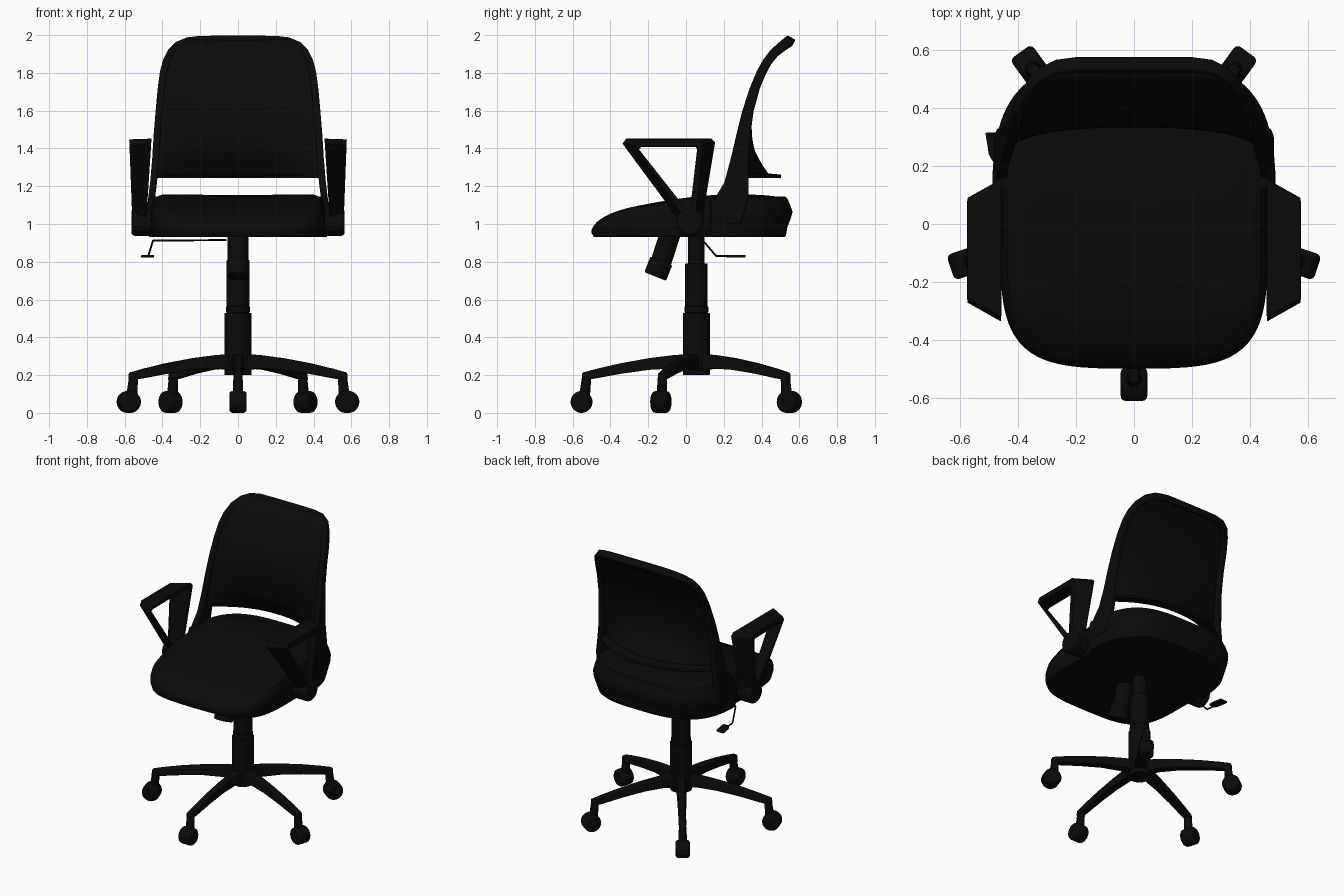
import bpy, bmesh, math
from mathutils import Vector, Matrix

if "Cube" in bpy.data.objects:
    bpy.data.objects.remove(bpy.data.objects["Cube"])

black = bpy.data.materials.new("black_plastic")
black.diffuse_color = (0.003, 0.003, 0.003, 1)
black.use_nodes = True
black.node_tree.nodes["Principled BSDF"].inputs["Base Color"].default_value = black.diffuse_color


def finish(name, bm, bevel=0.0, mirror=False):
    bmesh.ops.recalc_face_normals(bm, faces=bm.faces)
    me = bpy.data.meshes.new(name)
    bm.to_mesh(me)
    bm.free()
    ob = bpy.data.objects.new(name, me)
    bpy.context.collection.objects.link(ob)
    me.materials.append(black)
    if mirror:
        ob.modifiers.new("mirror", 'MIRROR')
    if bevel:
        b = ob.modifiers.new("bevel", 'BEVEL')
        b.width, b.segments, b.limit_method = bevel, 3, 'ANGLE'
    return ob


def loft(name, rings, cap=True, loop=False, ring_closed=True, **kw):
    """Skin a list of equally long point rings."""
    bm = bmesh.new()
    vs = [[bm.verts.new(p) for p in r] for r in rings]
    n = len(vs[0])
    pairs = list(zip(vs, vs[1:])) + ([(vs[-1], vs[0])] if loop else [])
    for a, b in pairs:
        for i in range(n if ring_closed else n - 1):
            j = (i + 1) % n
            bm.faces.new((a[i], a[j], b[j], b[i]))
    if cap and not loop and ring_closed:
        bm.faces.new(vs[0])
        bm.faces.new(vs[-1])
    return finish(name, bm, **kw)


def rod(name, p, q, r, r2=None, seg=32, **kw):
    """Cylinder or cone between two points."""
    p, q = Vector(p), Vector(q)
    m = Matrix.Translation((p + q) / 2) @ (q - p).to_track_quat('Z', 'Y').to_matrix().to_4x4()
    bm = bmesh.new()
    bmesh.ops.create_cone(bm, cap_ends=True, segments=seg, radius1=r, radius2=r2 or r,
                          depth=(q - p).length, matrix=m)
    return finish(name, bm, **kw)


def curve(pts):
    """Smooth interpolation through (position, value) pairs."""
    def f(t):
        if t <= pts[0][0]:
            return pts[0][1]
        for i in range(len(pts) - 1):
            (a, va), (b, vb) = pts[i], pts[i + 1]
            if t <= b:
                def slope(k):
                    lo, hi = pts[max(k - 1, 0)], pts[min(k + 1, len(pts) - 1)]
                    return (hi[1] - lo[1]) / (hi[0] - lo[0])
                h, s = b - a, (t - a) / (b - a)
                return (va * (1 + 2 * s) * (1 - s) ** 2 + slope(i) * h * s * (1 - s) ** 2
                        + vb * s * s * (3 - 2 * s) + slope(i + 1) * h * s * s * (s - 1))
        return pts[-1][1]
    return f


CY = 0.055  # y of the gas column

# five-star base with casters
for k in range(5):
    a = math.radians(-90 + 72 * k)
    rad, tan = Vector((math.cos(a), math.sin(a), 0)), Vector((-math.sin(a), math.cos(a), 0))

    def at(r, t, z):
        return Vector((0, CY, z)) + rad * r + tan * t
    rings = []
    for r, w, top, bot in [(.03, .04, .312, .225), (.12, .034, .306, .235), (.25, .03, .29, .228),
                           (.4, .027, .263, .207), (.53, .025, .233, .183), (.605, .023, .213, .172)]:
        rings.append([at(r, -w, bot), at(r, w, bot), at(r, w * .75, top), at(r, -w * .75, top)])
    loft("base_leg", rings, bevel=.008)
    rod("caster_stem", at(.595, 0, .06), at(.58, 0, .2), .03, r2=.024, seg=20)
    rod("caster", at(.608, -.046, .058), at(.608, .046, .058), .058, bevel=.018)

# gas column
for name, z0, z1, r in [("column_sleeve", .2, .53, .071), ("column_collar", .53, .565, .063),
                        ("column_cover", .565, .79, .06), ("gas_piston", .79, .95, .044)]:
    rod(name, (0, CY, z0), (0, CY, z1), r, bevel=.004)

# tilt tension knob
rod("tilt_shaft", (0, -.08, .96), (0, -.135, .79), .055)
rod("tilt_knob", (0, -.13, .805), (0, -.163, .722), .062, bevel=.008)

# height lever
path = [(-.06, .06, .915), (-.45, .09, .912), (-.475, .16, .83), (-.485, .25, .83)]
for p, q in zip(path, path[1:]):
    rod("lever_rod", p, q, .005, seg=10)
loft("lever_paddle", [[(-.467 - .06 * s - w, y, z) for w, z in
                       ((-h, .822), (h, .822), (h, .837), (-h, .837))]
                      for s, y, h in ((0, .215, .02), (.1, .24, .028), (.3, .315, .028))], bevel=.004)

# seat cushion: superellipse rings following a side profile
seat_top = curve([(-.5, .995), (-.45, 1.03), (-.35, 1.07), (-.2, 1.103), (0, 1.135),
                  (.2, 1.152), (.45, 1.15), (.56, 1.13)])


def outline(t, ax, front, rear):
    c, s = math.cos(t), math.sin(t)
    n = 4.4 if s < 0 else 3.3
    x = ax * math.copysign(abs(c) ** (2 / n), c)
    y = .03 + (rear if s > 0 else front) * math.copysign(abs(s) ** (2 / n), s)
    # slightly bowed front edge
    if s < 0:
        y *= 1 - .2 * x * x
    return x, y


rings = []
for sc, f in [(.965, 0), (.978, .03), (1, .35), (1, .58), (.985, .8), (.95, .93), (.88, .985),
              (.7, 1), (.45, 1), (.2, 1), (.02, 1)]:
    ring = []
    for i in range(96):
        x, y = outline(2 * math.pi * i / 96, .462 * sc, .53 * sc, .51 * sc)
        ring.append((x, y, .93 + (seat_top(y) + .04 * x * x - .93) * f))
    rings.append(ring)
loft("seat_cushion", rings)

# rear shell that wraps the cushion
rings = []
for i in range(49):
    t = math.radians(4) + math.radians(172) * i / 48
    ring = []
    for ax, rear, z in ((.462, .485, .93), (.48, .525, 1.03), (.48, .534, 1.065), (.474, .522, 1.10),
                        (.462, .505, 1.138), (.45, .49, 1.146), (.38, .42, 1.135), (.38, .42, .93)):
        ring.append((*outline(t, ax + .01, .5, rear), z))
    rings.append(ring)
loft("rear_shell", rings)

# backrest frame: posts joined over a rounded top
front = curve([(1.0, .13), (1.12, .14), (1.18, .185), (1.25, .212), (1.4, .25), (1.6, .298),
               (1.8, .37), (1.92, .445), (2.0, .535)])
depth = curve([(1.0, .16), (1.12, .18), (1.25, .115), (1.4, .085), (1.6, .06), (1.8, .05), (2.0, .045)])
half = [(.484, 1.0), (.482, 1.08), (.474, 1.15), (.465, 1.22), (.454, 1.35), (.446, 1.48), (.436, 1.6),
        (.425, 1.72), (.413, 1.81), (.397, 1.87), (.37, 1.925), (.328, 1.967), (.27, 1.991),
        (.2, 1.999), (.1, 2.0), (0, 2.0)]
side = half + [(-x, z) for x, z in half[-2::-1]]
rings = []
for i, (x, z) in enumerate(side):
    a, b = side[max(i - 1, 0)], side[min(i + 1, len(side) - 1)]
    d = Vector((b[0] - a[0], b[1] - a[1])).normalized()
    nx, nz = -d.y * .036, d.x * .036
    nx, nz = (nx, nz) if nx * x + nz * (z - 1.4) < 0 else (-nx, -nz)
    if z < 1.1:
        nz = 0
    yf, yr = front(z), front(z) + depth(z)
    lean = .025 * max(0, (z - 1.7) / .3)
    k = .02 * max(0, (z - 1.8) / .2)
    rings.append([(x, yf, z), (x, yr, z - lean), (x + nx, yr - k, z + nz - lean), (x + nx, yf - k, z + nz)])
loft("back_frame", rings, bevel=.008)

# backrest panel with bowed lumbar area
bow = curve([(1.25, .18), (1.33, .115), (1.4, .07), (1.5, .04), (1.65, .018), (1.8, .018), (1.98, .01)])
width = curve([(z, x) for x, z in half[2:13]])


def panel_point(u, z):
    y = front(z) + depth(z) * .4 + bow(z) * (1 - abs(u) ** 2.2)
    return u * (width(z) - .02), y, z


zs = [1.25 + .73 * i / 28 for i in range(29)]
panel = loft("back_panel", [[panel_point(-1 + i / 14, z) for i in range(29)] for z in zs],
             ring_closed=False)
solid = panel.modifiers.new("thickness", 'SOLIDIFY')
solid.thickness, solid.offset = .014, 0

# lower rail of the backrest
rings = []
for i in range(29):
    x, y, z = panel_point(-1 + i / 14, 1.25)
    rings.append([(x, y - .01, 1.243), (x, y + .065, 1.243), (x, y + .065, 1.262), (x, y - .01, 1.268)])
loft("lower_rail", rings, bevel=.004)

# armrests: slanted triangular bands on round pivots
inner_out = [(-.337, 1.425), (-.318, 1.452), (.135, 1.452), (.155, 1.432), (.088, 1.03), (-.045, 1.03)]
inner_in = [(-.305, 1.42), (-.295, 1.43), (.115, 1.432), (.13, 1.42), (.066, 1.07), (-.03, 1.07)]
outer_out = [(-.272, 1.42), (-.255, 1.448), (.07, 1.448), (.09, 1.43), (.05, 1.03), (-.01, 1.03)]
outer_in = [(-.248, 1.395), (-.235, 1.408), (.05, 1.408), (.058, 1.395), (.02, 1.07), (.008, 1.07)]


def arm_loop(pts, xtop, xbot):
    return [(xbot + (xtop - xbot) * (z - 1.03) / .42, y, z) for y, z in pts]


loft("armrest", [arm_loop(inner_out, .458, .485), arm_loop(outer_out, .576, .56),
                 arm_loop(outer_in, .576, .56), arm_loop(inner_in, .458, .485)],
     loop=True, bevel=.006, mirror=True)
rod("armrest_pivot", (.44, .02, 1.01), (.565, .02, 1.01), .073, bevel=.02, mirror=True)

# smooth shading, keeping crisp edges
bpy.ops.object.select_all(action='SELECT')
bpy.context.view_layer.objects.active = panel
bpy.ops.object.shade_smooth_by_angle(angle=math.radians(35))
